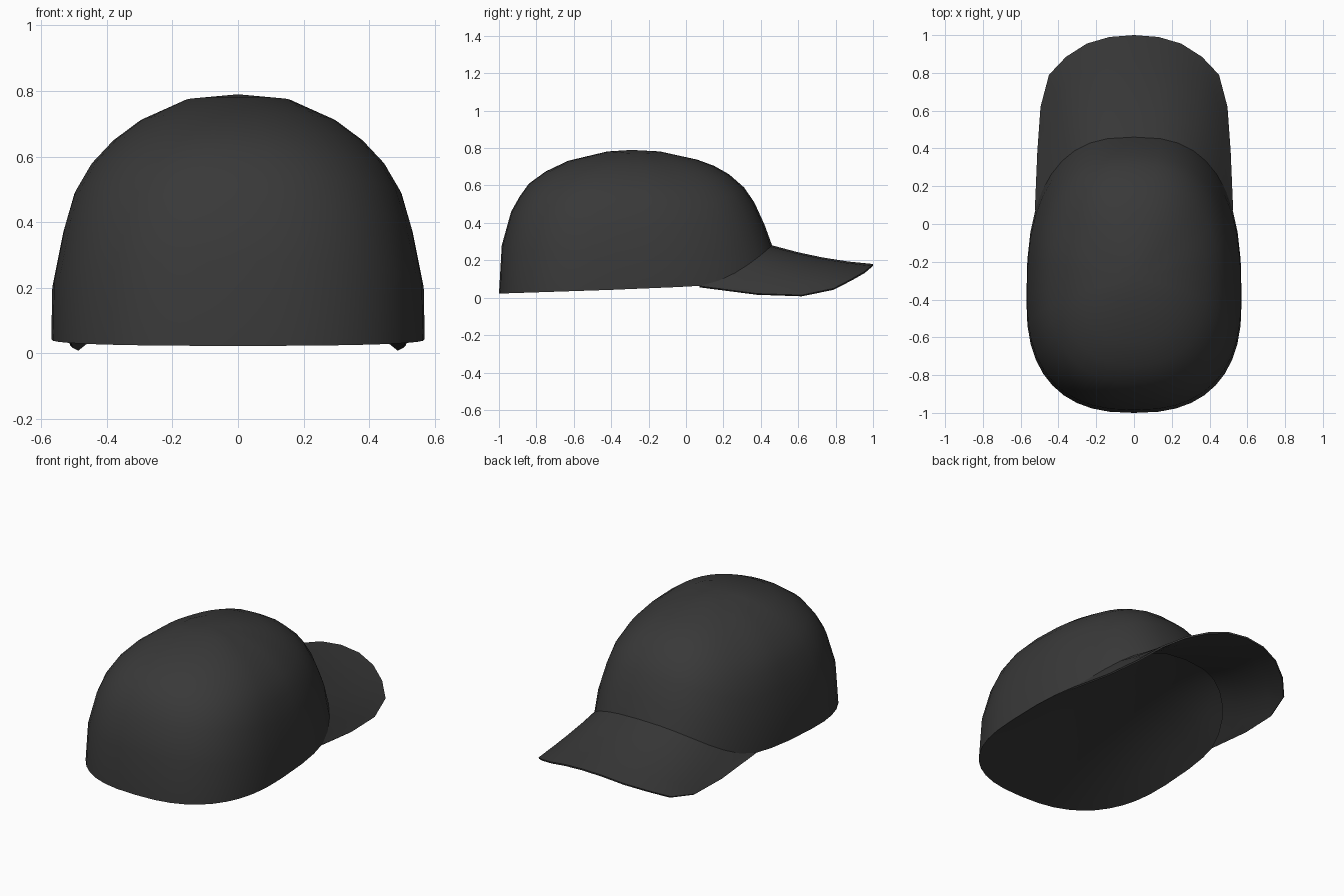
import bpy
import math

if "Cube" in bpy.data.objects:
    bpy.data.objects.remove(bpy.data.objects["Cube"])

N = 40      # segments around the crown
BRIM = 7    # crown segments covered by each half of the brim

# Crown profiles from rim to top: front (y, z), side (x, z), back (y, z)
FRONT = [(.46, .28), (.42, .39), (.365, .51), (.31, .59), (.23, .66), (.15, .705), (.06, .738), (-.14, .782)]
SIDE = [(.57, .042), (.567, .20), (.533, .37), (.50, .485), (.45, .573), (.385, .643), (.30, .707), (.16, .772)]
BACK = [(-1.0, .022), (-.985, .28), (-.935, .46), (-.89, .54), (-.84, .61), (-.75, .675), (-.63, .732), (-.42, .782)]
# Brim outer edge, centre to side
EDGE = [(0, 1.0, .18), (.13, .99, .17), (.25, .955, .14), (.36, .885, .10),
        (.45, .79, .05), (.495, .62, .014), (.512, .38, .022), (.525, .075, .062)]


def crown_point(k, i):
    a = 2 * math.pi * i / N
    front = math.cos(a) >= 0
    p = 2 / ((2.65 if front else 2.5) - 0.05 * k)
    s = math.copysign(abs(math.sin(a)) ** p, math.sin(a))
    c = abs(math.cos(a)) ** p
    yc = -.40 + .015 * k
    (yf, zf), (w, zs), (yb, zb) = FRONT[k], SIDE[k], BACK[k]
    if front:
        blend = max(0, (c - .5) / .5) ** 1.8
        lift = .018 * min(1, c / .5) if k == 0 else 0
        return (w * s, yc + (yf - yc) * c, zs + lift + (zf - zs - lift) * blend)
    return (w * s, yc + (yb - yc) * c, zs + (zb - zs) * c)


def make_part(name, verts, faces, material, thickness=0):
    mesh = bpy.data.meshes.new(name)
    mesh.from_pydata(verts, [], faces)
    mesh.materials.append(material)
    obj = bpy.data.objects.new(name, mesh)
    bpy.context.collection.objects.link(obj)
    bpy.ops.object.select_all(action='DESELECT')
    obj.select_set(True)
    bpy.context.view_layer.objects.active = obj
    if thickness:
        solid = obj.modifiers.new("thickness", 'SOLIDIFY')
        solid.thickness = thickness
        solid.offset = -1
        bpy.ops.object.modifier_apply(modifier=solid.name)
    bpy.ops.object.shade_smooth_by_angle(angle=math.radians(40))
    return obj


cloth = bpy.data.materials.new("dark_cloth")
cloth.diffuse_color = (.04, .04, .04, 1)
cloth.use_nodes = True
cloth.node_tree.nodes["Principled BSDF"].inputs["Base Color"].default_value = cloth.diffuse_color

# Crown: dome of rings closed at the top
rings = len(FRONT)
verts = [crown_point(k, i) for k in range(rings) for i in range(N)]
verts.append((0, -.29, .79))
faces = []
for i in range(N):
    j = (i + 1) % N
    for k in range(rings - 1):
        faces.append((k * N + i, (k + 1) * N + i, (k + 1) * N + j, k * N + j))
    top = (rings - 1) * N
    faces.append((top + i, len(verts) - 1, top + j))
make_part("crown", verts, faces, cloth)

# Underside: arched sheet across the rim, running on into the brim
COLS = 11
verts, faces = [], []
for i in range(N // 2 + 1):
    x, y, z = crown_point(0, i)
    middle = .022 + .258 * math.sin(math.pi / 2 * (y + 1) / 1.46)
    for c in range(COLS):
        u = 2 * c / (COLS - 1) - 1
        verts.append((x * u, y, z + max(0, middle - z) * (1 - abs(u) ** 2.5)))
for i in range(N // 2):
    for c in range(COLS - 1):
        v = i * COLS + c
        faces.append((v, v + 1, v + COLS + 1, v + COLS))
make_part("underside", verts, faces, cloth)

# Brim: arched sheet between the crown's front rim and the outer edge
ROWS = 5
verts, faces = [], []
for i in range(BRIM, -BRIM - 1, -1):
    inner = crown_point(0, i)
    ex, ey, ez = EDGE[abs(i)]
    outer = (math.copysign(ex, i), ey, ez)
    sag = .015 * (1 - abs(i) / BRIM)
    for r in range(ROWS):
        t = r / (ROWS - 1)
        x, y, z = (a + (b - a) * t for a, b in zip(inner, outer))
        verts.append((x, y, z - sag * 4 * t * (1 - t)))
for i in range(2 * BRIM):
    for r in range(ROWS - 1):
        v = i * ROWS + r
        faces.append((v, v + 1, v + ROWS + 1, v + ROWS))
make_part("brim", verts, faces, cloth, .01)
